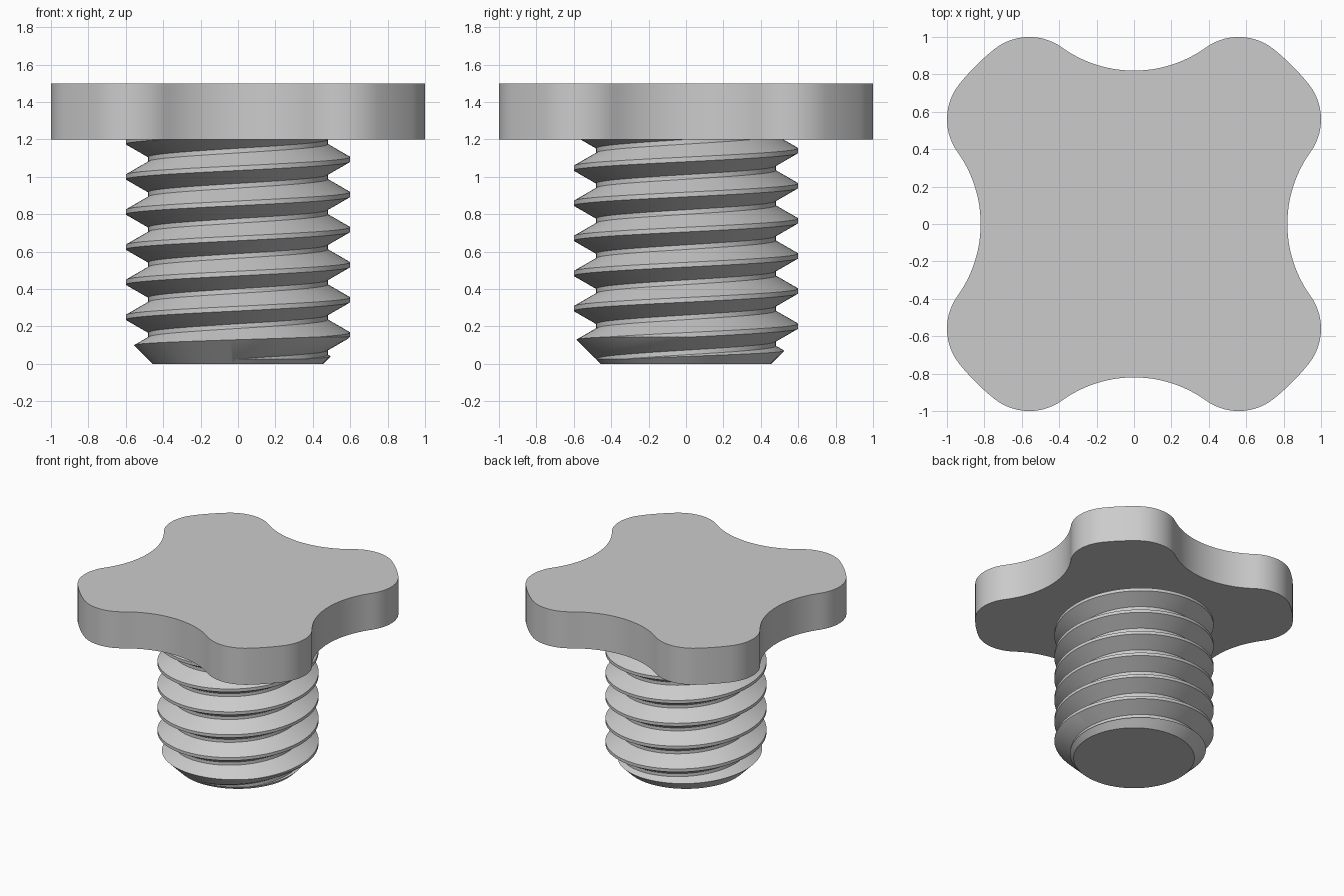
import bpy, bmesh
from math import sin, cos, pi, atan2, hypot, radians

cube = bpy.data.objects.get("Cube")
if cube:
    bpy.data.objects.remove(cube)

grey = bpy.data.materials.new("plain_grey")
grey.use_nodes = True
colour = (0.6, 0.6, 0.6, 1)
grey.diffuse_color = colour
grey.node_tree.nodes["Principled BSDF"].inputs["Base Color"].default_value = colour


def make_object(name, bm):
    bmesh.ops.recalc_face_normals(bm, faces=bm.faces)
    mesh = bpy.data.meshes.new(name)
    bm.to_mesh(mesh)
    bm.free()
    mesh.materials.append(grey)
    ob = bpy.data.objects.new(name, mesh)
    bpy.context.collection.objects.link(ob)
    return ob


def activate(ob):
    bpy.ops.object.select_all(action='DESELECT')
    ob.select_set(True)
    bpy.context.view_layer.objects.active = ob


def arc(cx, cy, r, a0, a1, n):
    steps = [a0 + (a1 - a0) * i / n for i in range(n + 1)]
    return [(cx + r * cos(a), cy + r * sin(a)) for a in steps]


# Knob head: four notches blended into four rounded lobes
LOBE, NOTCH_Y, FILLET = 0.56, 0.82, 0.3
drop = 1 - NOTCH_Y
notch = (LOBE ** 2 + drop ** 2) / (2 * drop) - FILLET
cy = 1 - FILLET
outer = hypot(LOBE, cy) + FILLET
lean = atan2(LOBE, NOTCH_Y + notch - cy)
tip = atan2(cy, LOBE)

# One eighth of the outline, from notch middle to lobe middle
eighth = arc(0, NOTCH_Y + notch, notch, -pi / 2, -pi / 2 + lean, 12)
eighth += arc(LOBE, cy, FILLET, pi / 2 + lean, tip, 14)[1:]
eighth += arc(0, 0, outer, tip, pi / 4, 3)[1:]
quarter = eighth + [(y, x) for x, y in reversed(eighth[1:-1])]
outline = []
for k in range(4):
    c, s = (1, 0, -1, 0)[k], (0, -1, 0, 1)[k]
    part = quarter + [(eighth[0][1], eighth[0][0])]
    outline += [(x * c - y * s, x * s + y * c) for x, y in part[:-1]]

bm = bmesh.new()
base = bm.faces.new([bm.verts.new((x, y, 1.2)) for x, y in outline])
top = bmesh.ops.extrude_face_region(bm, geom=[base], use_keep_orig=True)
for v in top["geom"]:
    if isinstance(v, bmesh.types.BMVert):
        v.co.z = 1.5
knob_head = make_object("knob_head", bm)

# Threaded shaft: a helical ribbon, capped at both ends
PITCH, SEG, TURNS, CREST_Z = 0.1877, 80, 11, 0.155
flank = 0.069
crest = 0.0125
profile = [(0.48, -crest - flank), (0.6, -crest), (0.6, crest), (0.48, crest + flank)]
bm = bmesh.new()
rings = []
for i in range(SEG * TURNS + 1):
    a = 2 * pi * i / SEG
    z = CREST_Z + PITCH * (i / SEG - 3)
    rings.append([bm.verts.new((r * cos(a), r * sin(a), z + dz)) for r, dz in profile])
for i in range(SEG * TURNS):
    for k in range(3):
        bm.faces.new((rings[i][k], rings[i + 1][k], rings[i + 1][k + 1], rings[i][k + 1]))
    if i + SEG + 1 < len(rings):
        bm.faces.new((rings[i][3], rings[i + 1][3], rings[i + SEG + 1][0], rings[i + SEG][0]))
low, high = bm.verts.new((0, 0, -0.8)), bm.verts.new((0, 0, 2))
for e in [e for e in bm.edges if e.is_boundary]:
    centre = low if e.verts[0].co.z < 0.5 else high
    bm.faces.new((e.verts[0], e.verts[1], centre))
threaded_shaft = make_object("threaded_shaft", bm)

# Trim the shaft to length with a chamfered end
bm = bmesh.new()
trim = [(0.455, 0), (0.705, 0.25), (0.705, 1.22)]
loops = [[bm.verts.new((x, y, z)) for x, y in arc(0, 0, r, 0.01, 0.01 + 2 * pi, SEG)[:-1]]
         for r, z in trim]
for a, b in zip(loops, loops[1:]):
    for i in range(SEG):
        j = (i + 1) % SEG
        bm.faces.new((a[i], a[j], b[j], b[i]))
bm.faces.new(loops[0])
bm.faces.new(loops[-1])
cutter = make_object("shaft_trim", bm)
cutter.hide_render = True

mod = threaded_shaft.modifiers.new("trim", 'BOOLEAN')
mod.operation = 'INTERSECT'
mod.solver = 'EXACT'
mod.object = cutter
activate(threaded_shaft)
bpy.ops.object.modifier_apply(modifier=mod.name)
bpy.data.objects.remove(cutter)

for ob in (knob_head, threaded_shaft):
    activate(ob)
    bpy.ops.object.shade_smooth_by_angle(angle=radians(25))
